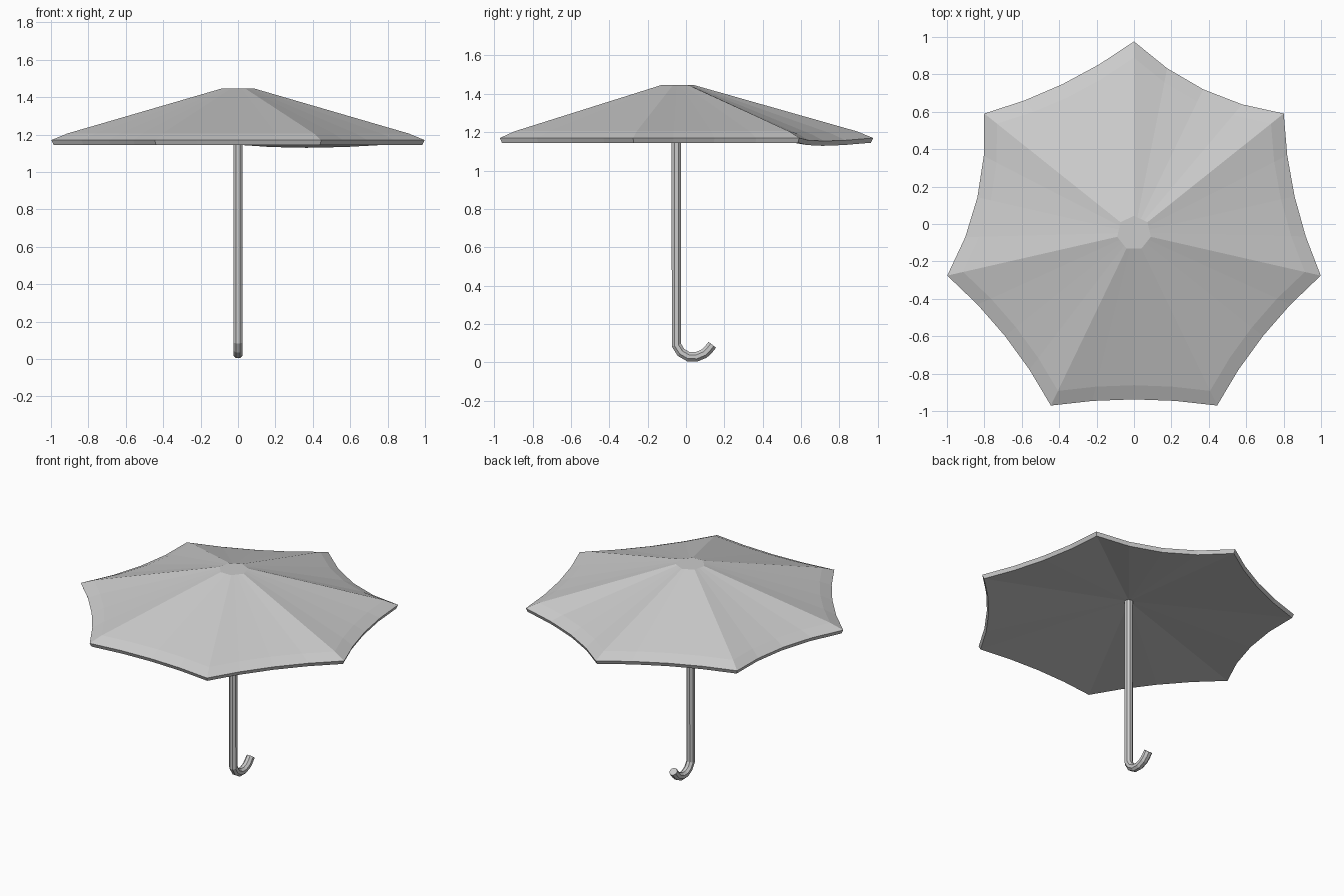
import bpy, bmesh, math
from mathutils import Vector

if "Cube" in bpy.data.objects:
    bpy.data.objects.remove(bpy.data.objects["Cube"])

CY = -0.048          # canopy axis
TIPS, SEG = 7, 4     # ribs, rim segments per panel
R = 1.024
SAG = [0.07, 0.042, 0.04, 0.033, 0.04, 0.064, 0.04]    # scallop depth, clockwise from back
DROP = [0.016, 0, 0, 0, 0, 0, 0]                       # one panel hangs slightly lower

grey = bpy.data.materials.new("grey")
grey.diffuse_color = (0.6, 0.6, 0.6, 1)
grey.use_nodes = True
grey.node_tree.nodes["Principled BSDF"].inputs["Base Color"].default_value = grey.diffuse_color


def finish(bm, name):
    bmesh.ops.recalc_face_normals(bm, faces=bm.faces)
    me = bpy.data.meshes.new(name)
    bm.to_mesh(me)
    bm.free()
    me.materials.append(grey)
    ob = bpy.data.objects.new(name, me)
    bpy.context.collection.objects.link(ob)
    return ob


def bridge(bm, a, b):
    n = len(a)
    for i in range(n):
        j = (i + 1) % n
        bm.faces.new((a[i], a[j], b[j], b[i]))


def canopy_ring(bm, scale, z, scallop=1.0):
    """Heptagon outline with scalloped edges, clockwise from the back tip."""
    ring = []
    for k in range(TIPS):
        a0, a1 = (2 * math.pi * (k + d) / TIPS for d in (0, 1))
        p0 = Vector((math.sin(a0), math.cos(a0))) * R
        p1 = Vector((math.sin(a1), math.cos(a1))) * R
        inward = -(p0 + p1).normalized()
        for s in range(SEG):
            t = s / SEG
            bow = 4 * t * (1 - t) * scallop
            p = (p0.lerp(p1, t) + inward * SAG[k] * bow) * scale
            ring.append(bm.verts.new((p.x, p.y + CY, z - DROP[k] * bow)))
    return ring


# canopy: cap, sloping panels, rim wall and shallow hollow underside
bm = bmesh.new()
cap = canopy_ring(bm, 0.09, 1.445, 0)
rings = [cap, canopy_ring(bm, 0.915, 1.205), canopy_ring(bm, 1.0, 1.17),
         canopy_ring(bm, 0.988, 1.145)]
bm.faces.new(cap)
for a, b in zip(rings, rings[1:]):
    bridge(bm, a, b)
apex = bm.verts.new((0, CY, 1.25))
low = rings[-1]
for i in range(len(low)):
    bm.faces.new((low[i], low[(i + 1) % len(low)], apex))
finish(bm, "canopy")

# shaft with hooked handle: octagon swept along a path in the yz plane
path = [(-0.05, 1.3), (-0.05, 0.09), (-0.026, 0.052), (0.012, 0.030), (0.055, 0.029),
        (0.095, 0.046), (0.118, 0.068), (0.137, 0.092)]
path = [Vector(p) for p in path]
bm = bmesh.new()
sections = []
for i, p in enumerate(path):
    d_in = (p - path[max(i - 1, 0)]).normalized()
    d_out = (path[min(i + 1, len(path) - 1)] - p).normalized()
    d = (d_in + d_out).normalized()
    side = Vector((-d.y, d.x))
    ring = []
    for k in range(8):
        a = 2 * math.pi * (k + 0.5) / 8
        q = p + side * 0.027 * math.cos(a)
        ring.append(bm.verts.new((0.027 * math.sin(a), q.x, q.y)))
    sections.append(ring)
for a, b in zip(sections, sections[1:]):
    bridge(bm, a, b)
bm.faces.new(sections[0])
bm.faces.new(sections[-1])
finish(bm, "shaft_and_hook_handle")
